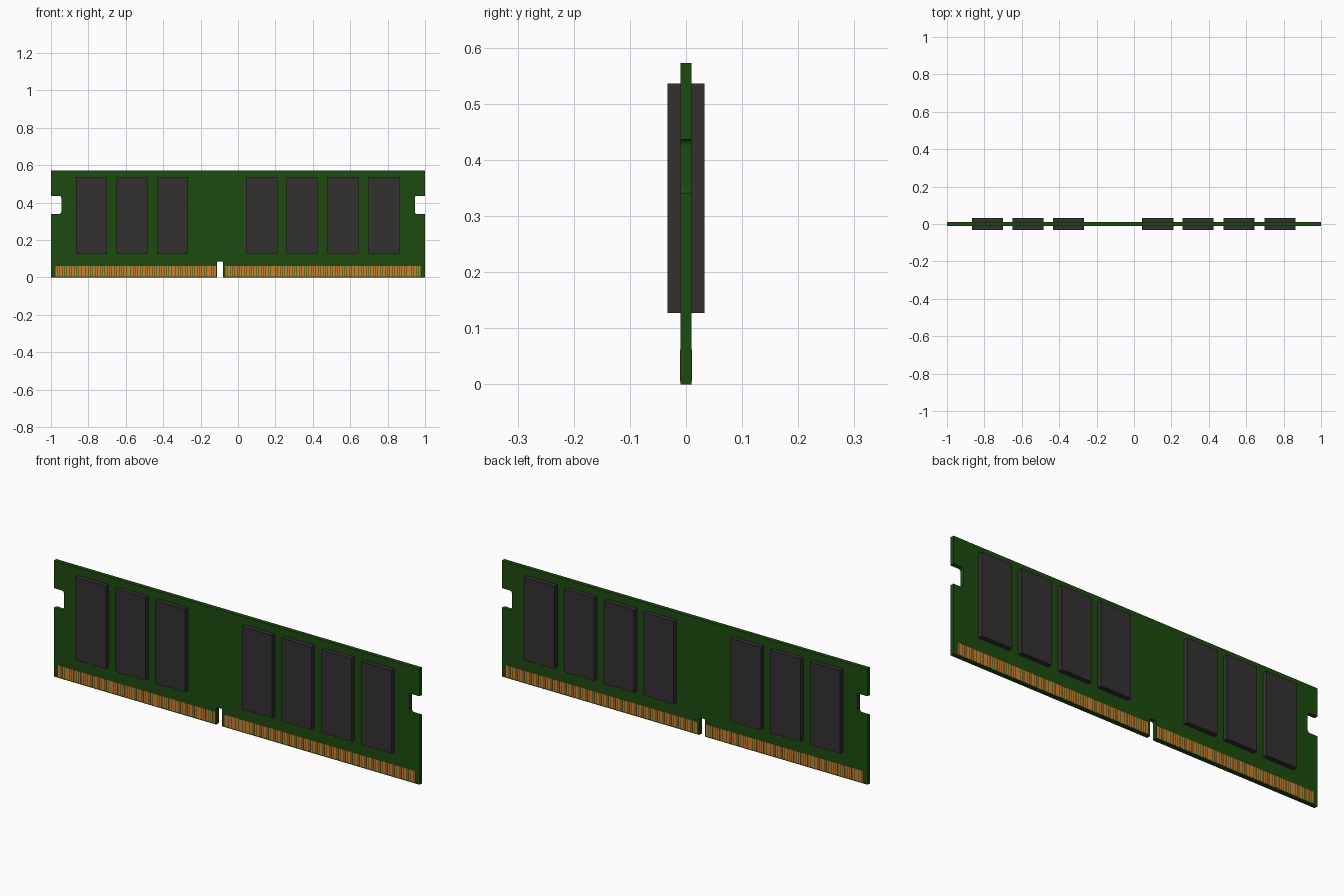
import bpy, bmesh
from math import sin, cos, pi

if "Cube" in bpy.data.objects:
    bpy.data.objects.remove(bpy.data.objects["Cube"])


def material(name, color):
    m = bpy.data.materials.new(name)
    m.diffuse_color = (*color, 1)
    m.use_nodes = True
    m.node_tree.nodes["Principled BSDF"].inputs["Base Color"].default_value = m.diffuse_color
    return m


GREEN = material("board_green", (0.012, 0.07, 0.005))
BLACK = material("chip_black", (0.033, 0.030, 0.030))
GOLD = material("contact_gold", (0.60, 0.22, 0.03))


def finish(name, bm, mat):
    bmesh.ops.recalc_face_normals(bm, faces=bm.faces)
    me = bpy.data.meshes.new(name)
    bm.to_mesh(me)
    bm.free()
    me.materials.append(mat)
    ob = bpy.data.objects.new(name, me)
    bpy.context.collection.objects.link(ob)
    return ob


def add_box(bm, x0, x1, y0, y1, z0, z1):
    verts = bmesh.ops.create_cube(bm, size=1)["verts"]
    for v in verts:
        v.co = (x1 if v.co.x > 0 else x0,
                y1 if v.co.y > 0 else y0,
                z1 if v.co.z > 0 else z0)


def arc(cx, cz, r, a0, a1, n=4):
    return [(cx + r * cos(a0 + (a1 - a0) * i / n),
             cz + r * sin(a0 + (a1 - a0) * i / n)) for i in range(n + 1)]


# Circuit board: outline with key slot and rounded side notches, extruded
T = 0.01
H = 0.573
r = 0.012
notch = ([(1, 0.34)] + arc(0.945 + r, 0.34 + r, r, 1.5 * pi, pi)
         + arc(0.945 + r, 0.437 - r, r, pi, 0.5 * pi) + [(1, 0.437)])
k0, k1, kz, kr = -0.112, -0.08, 0.086, 0.006
slot = ([(k0, 0)] + arc(k0 + kr, kz - kr, kr, pi, pi / 2)
        + arc(k1 - kr, kz - kr, kr, pi / 2, 0) + [(k1, 0)])
outline = ([(-1, 0)] + slot + [(1, 0)] + notch + [(1, H), (-1, H)]
           + [(-x, z) for x, z in reversed(notch)])
bm = bmesh.new()
face = bm.faces.new([bm.verts.new((x, -T, z)) for x, z in outline])
ext = bmesh.ops.extrude_face_region(bm, geom=[face])["geom"]
bmesh.ops.translate(bm, vec=(0, 2 * T, 0),
                    verts=[g for g in ext if isinstance(g, bmesh.types.BMVert)])
bmesh.ops.triangulate(bm, faces=[f for f in bm.faces if len(f.verts) > 4])
finish("circuit_board", bm, GREEN)

# Memory chips on both faces, with contact pins along the bottom edge
CHIPS = (-0.783, -0.566, -0.349, 0.127, 0.343, 0.562, 0.78)
PIN_ROWS = ((-0.978, -0.117, 68), (-0.068, 0.978, 82))
for side, s in (("front", -1), ("back", 1)):
    for i, x in enumerate(CHIPS):
        bm = bmesh.new()
        ya, yb = sorted((s * T, s * 0.033))
        add_box(bm, x - 0.083, x + 0.083, ya, yb, 0.127, 0.536)
        finish(f"{side}_memory_chip_{i + 1}", bm, BLACK)

    bm = bmesh.new()
    ya, yb = sorted((s * (T - 0.001), s * (T + 0.001)))
    for x0, x1, n in PIN_ROWS:
        pitch = (x1 - x0) / n
        for i in range(n):
            px = x0 + pitch * (i + 0.5)
            add_box(bm, px - pitch * 0.4, px + pitch * 0.4, ya, yb, 0.005, 0.062)
    finish(f"{side}_contact_pins", bm, GOLD)
